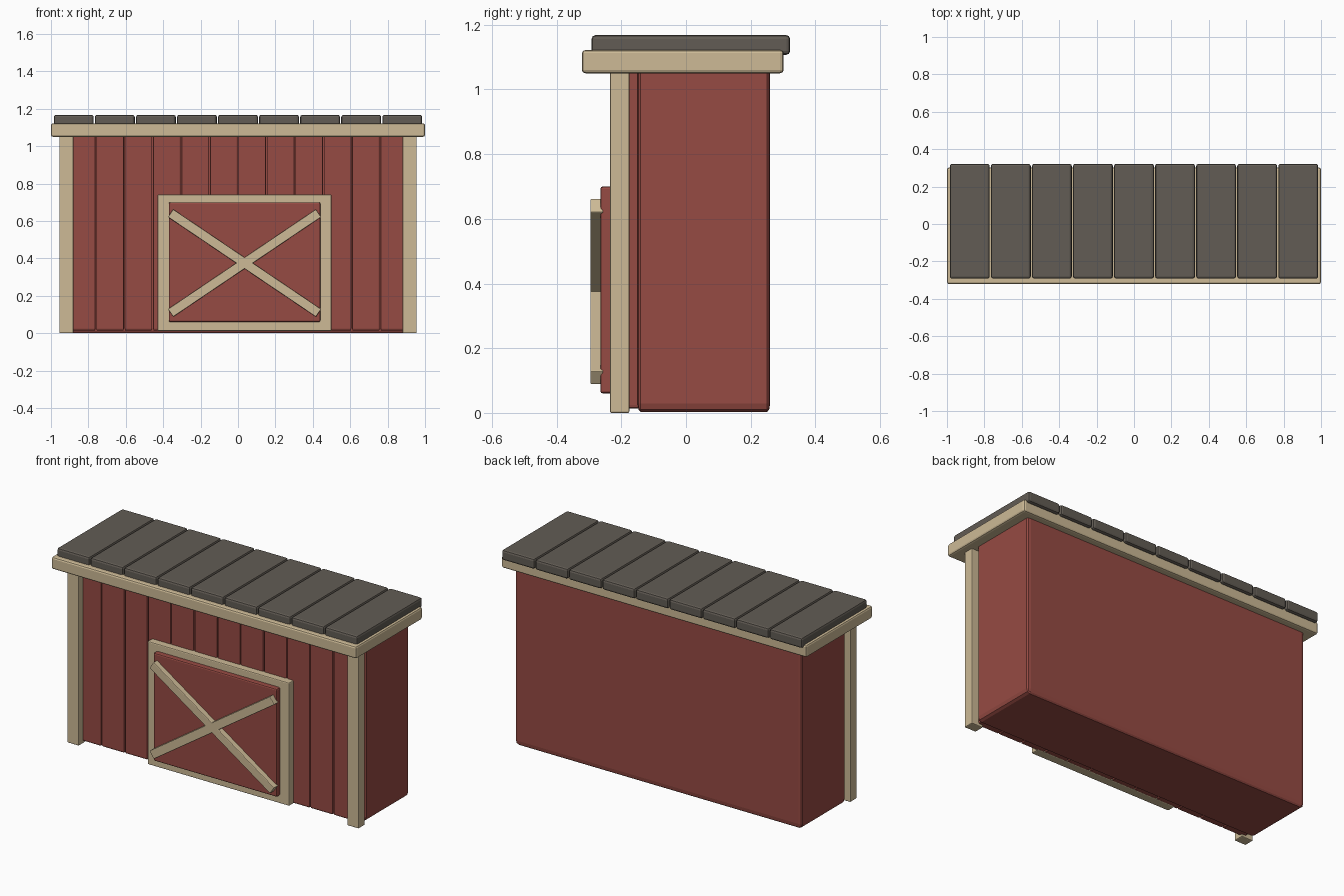
import bpy, bmesh, math
from mathutils import Matrix, Vector

if "Cube" in bpy.data.objects:
    bpy.data.objects.remove(bpy.data.objects["Cube"])


def material(name, rgb):
    m = bpy.data.materials.new(name)
    m.diffuse_color = (*rgb, 1.0)
    m.use_nodes = True
    m.node_tree.nodes["Principled BSDF"].inputs["Base Color"].default_value = m.diffuse_color
    return m


RED = material("barn_red", (0.305, 0.069, 0.056))
TAN = material("cream_trim", (0.610, 0.491, 0.305))
GREY = material("roof_grey", (0.122, 0.107, 0.089))


def box(name, lo, hi, mat, bevel=(0.006, 0.006, 0.006), tilt=0.0):
    """Bevelled box between two corners; bevel size is set per axis."""
    lo, hi, bev = Vector(lo), Vector(hi), Vector(bevel)
    size = hi - lo
    bm = bmesh.new()
    bmesh.ops.create_cube(bm, size=1)
    bmesh.ops.scale(bm, vec=[s / b for s, b in zip(size, bev)], verts=bm.verts)
    bmesh.ops.bevel(bm, geom=bm.edges[:], offset=1.0, segments=2,
                    profile=0.5, affect='EDGES')
    bmesh.ops.scale(bm, vec=bev, verts=bm.verts)
    bmesh.ops.rotate(bm, matrix=Matrix.Rotation(tilt, 3, 'Y'), verts=bm.verts)
    me = bpy.data.meshes.new(name)
    bm.to_mesh(me)
    bm.free()
    me.materials.append(mat)
    ob = bpy.data.objects.new(name, me)
    ob.location = (lo + hi) / 2
    bpy.context.collection.objects.link(ob)
    return ob


# Main body
box("shed_body", (-0.94, -0.15, 0.002), (0.94, 0.26, 1.09), RED, (0.02, 0.01, 0.027))

# Front wall planks
for i in range(12):
    x = (i - 5.5) * 0.152
    box(f"wall_plank_{i + 1}", (x - 0.0735, -0.195, 0.014),
        (x + 0.0735, -0.14, 1.07), RED, (0.005, 0.006, 0.01))

# Corner posts
for side, x in (("left", -0.9175), ("right", 0.9175)):
    box(f"{side}_corner_post", (x - 0.0375, -0.235, 0.0),
        (x + 0.0375, -0.175, 1.07), TAN, (0.004, 0.004, 0.006))

# Roof base and roof boards
box("roof_trim", (-1.0, -0.322, 1.05), (1.0, 0.302, 1.122), TAN, (0.012, 0.012, 0.01))
for i in range(9):
    x = (i - 4) * 0.2195
    box(f"roof_board_{i + 1}", (x - 0.1065, -0.292, 1.107),
        (x + 0.1065, 0.322, 1.168), GREY, (0.012, 0.012, 0.012))

# Door: frame, panel and crossed braces
box("door_frame", (-0.43, -0.235, 0.012), (0.50, -0.18, 0.742), TAN)
box("door_panel", (-0.37, -0.265, 0.06), (0.44, -0.22, 0.70), RED, (0.008, 0.008, 0.008))
for name, sign in (("rising_brace", -1), ("falling_brace", 1)):
    box(name, (0.035 - 0.477, -0.296, 0.375 - 0.025),
        (0.035 + 0.477, -0.256, 0.375 + 0.025), TAN, (0.004, 0.004, 0.004),
        sign * math.radians(34))
